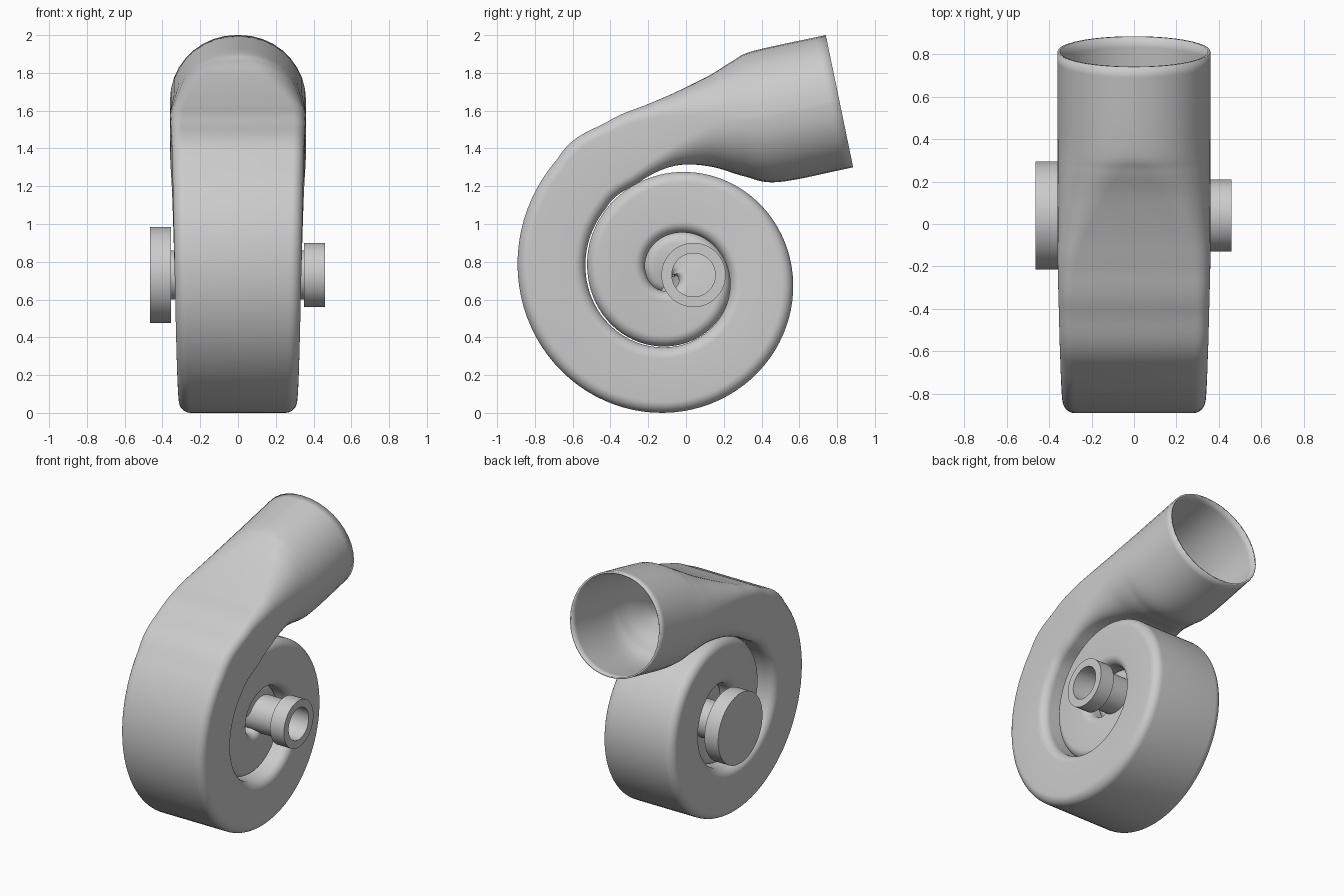
import bpy, bmesh, math
from mathutils import Vector

cube = bpy.data.objects.get("Cube")
if cube:
    bpy.data.objects.remove(cube, do_unlink=True)

metal = bpy.data.materials.new("grey_metal")
metal.use_nodes = True
GREY = (0.6, 0.6, 0.6, 1)
metal.diffuse_color = GREY
metal.node_tree.nodes["Principled BSDF"].inputs["Base Color"].default_value = GREY


def make_object(name, rings, close_rings, cap_start):
    """Skin a list of equally sized rings into one mesh."""
    bm = bmesh.new()
    loops = [[bm.verts.new(p) for p in ring] for ring in rings]
    n = len(loops[0])
    pairs = list(zip(loops, loops[1:]))
    if close_rings:
        pairs.append((loops[-1], loops[0]))
    for a, b in pairs:
        for i in range(n):
            j = (i + 1) % n
            bm.faces.new((a[i], a[j], b[j], b[i]))
    if cap_start:
        bm.faces.new(loops[0])
    bmesh.ops.remove_doubles(bm, verts=bm.verts, dist=1e-5)
    bmesh.ops.recalc_face_normals(bm, faces=bm.faces)
    mesh = bpy.data.meshes.new(name)
    bm.to_mesh(mesh)
    bm.free()
    obj = bpy.data.objects.new(name, mesh)
    bpy.context.collection.objects.link(obj)
    mesh.materials.append(metal)
    bpy.ops.object.select_all(action="DESELECT")
    obj.select_set(True)
    bpy.context.view_layer.objects.active = obj
    bpy.ops.object.shade_smooth_by_angle(angle=math.radians(35))
    return obj


def spiral_key(q):
    """Outer edge, inner edge, half width and corner radius after q quarter turns inward."""
    r = 0.82 - 0.0925 * q + 0.018 * max(0, q - 4)
    w = min(0.36 - 0.0122 * q, r)
    angle = math.pi + q * math.pi / 2
    c, s = math.cos(angle), math.sin(angle)
    half = 0.335 - 0.025 * q
    return (-0.07 + r * c, 0.73 + r * s, -0.07 + (r - w) * c, 0.73 + (r - w) * s,
            half, min(0.06, 0.4 * w))


def catmull(k0, k1, k2, k3, t):
    return tuple(0.5 * (2 * b + (c - a) * t + (2 * a - 5 * b + 4 * c - d) * t * t
                        + (3 * b - a - 3 * c + d) * t ** 3)
                 for a, b, c, d in zip(k0, k1, k2, k3))


def section(key, corner_steps=9):
    """Rounded rectangle across the duct."""
    oy, oz, iy, iz, half, rc = key
    outer, inner = Vector((0, oy, oz)), Vector((0, iy, iz))
    mid, u = (outer + inner) / 2, (outer - inner).normalized()
    h = (outer - inner).length / 2
    rc = min(rc, 0.98 * h, 0.98 * half)
    ring = []
    for k, (sx, su) in enumerate(((1, 1), (-1, 1), (-1, -1), (1, -1))):
        for i in range(corner_steps + 1):
            a = math.pi / 2 * (k + i / corner_steps)
            x = sx * (half - rc) + rc * math.cos(a)
            v = su * (h - rc) + rc * math.sin(a)
            ring.append(mid + u * v + Vector((x, 0, 0)))
    return ring


# Volute: spiral duct that unwinds into a round outlet
START, END, STEPS = 8.6, -0.5, 200
keys = [spiral_key(START + (END - START) * i / STEPS) for i in range(STEPS + 1)]
outlet = [
    spiral_key(0), keys[-1],
    (-0.41, 1.545, -0.25, 1.22, 0.355, 0.06),
    (-0.20, 1.635, -0.12, 1.29, 0.36, 0.08),
    (-0.05, 1.70, 0.00, 1.315, 0.36, 0.13),
    (0.13, 1.79, 0.15, 1.30, 0.36, 0.22),
    (0.25, 1.865, 0.31, 1.252, 0.36, 0.30),
    (0.36, 1.917, 0.49, 1.222, 0.36, 0.36),
    (0.74, 2.00, 0.885, 1.30, 0.36, 0.36),
]
outlet.append(tuple(2 * b - a for a, b in zip(outlet[-2], outlet[-1])))
for i in range(1, len(outlet) - 2):
    keys += [catmull(*outlet[i - 1:i + 3], (j + 1) / 8) for j in range(8)]
volute = make_object("volute_duct", [section(k) for k in keys], False, True)
wall = volute.modifiers.new("wall", "SOLIDIFY")
wall.thickness = 0.012
wall.offset = -1

# Shaft: solid disc on one side, bored collar on the other
HUB_Y, HUB_Z = 0.04, 0.73
profile = [(-0.465, 0), (-0.465, 0.255), (-0.355, 0.255), (-0.355, 0.13), (0.35, 0.13),
           (0.35, 0.17), (0.46, 0.17), (0.46, 0.115), (-0.35, 0.115), (-0.35, 0)]
SIDES = 96
rings = []
for s in range(SIDES):
    a = 2 * math.pi * s / SIDES
    rings.append([(x, HUB_Y + r * math.cos(a), HUB_Z + r * math.sin(a)) for x, r in profile])


def lathe(name, prof):
    """Revolve a profile about the hub axis."""
    circles = []
    for x, r in prof:
        circles.append([(x, HUB_Y + r * math.cos(2 * math.pi * s / SIDES),
                         HUB_Z + r * math.sin(2 * math.pi * s / SIDES)) for s in range(SIDES)])
    return make_object(name, circles, False, True)


shaft = lathe("hub_shaft", profile[1:-1])
bm = bmesh.new()
bm.from_mesh(shaft.data)
bmesh.ops.holes_fill(bm, edges=[e for e in bm.edges if e.is_boundary], sides=0)
bmesh.ops.recalc_face_normals(bm, faces=bm.faces)
bm.to_mesh(shaft.data)
bm.free()
